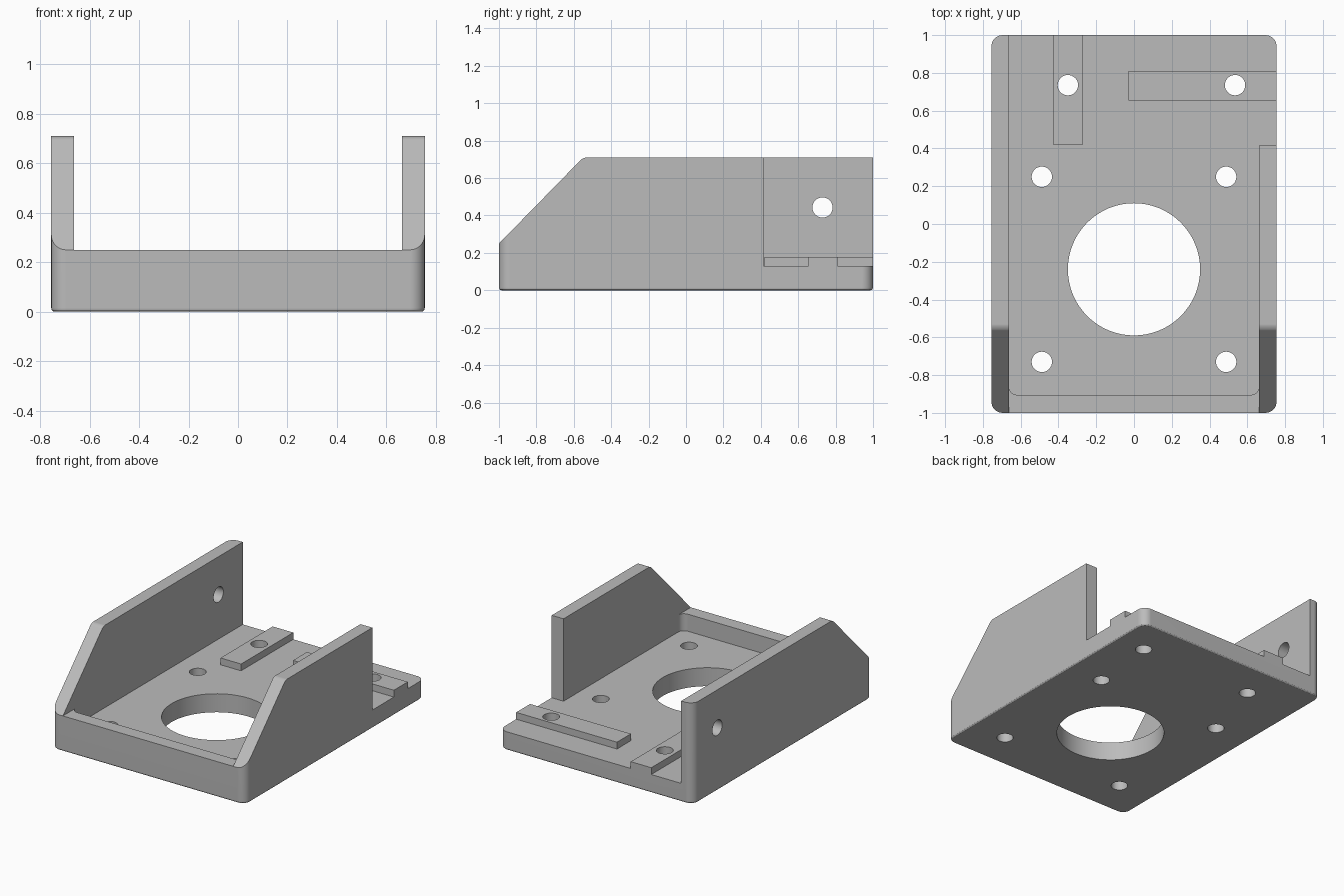
import bpy
import bmesh
from mathutils import Vector, Matrix

if "Cube" in bpy.data.objects:
    bpy.data.objects.remove(bpy.data.objects["Cube"], do_unlink=True)

GREY = (0.5, 0.5, 0.5, 1.0)
HALF_W, TOP, FLOOR, LIP = 0.755, 0.71, 0.13, 0.25
INNER = 0.663

grey = bpy.data.materials.new("plain grey")
grey.use_nodes = True
grey.diffuse_color = GREY
grey.node_tree.nodes["Principled BSDF"].inputs["Base Color"].default_value = GREY


def make_object(name, bm):
    bmesh.ops.recalc_face_normals(bm, faces=bm.faces[:])
    mesh = bpy.data.meshes.new(name)
    bm.to_mesh(mesh)
    bm.free()
    mesh.materials.append(grey)
    obj = bpy.data.objects.new(name, mesh)
    bpy.context.scene.collection.objects.link(obj)
    return obj


def round_edges(bm, rule, radius, segments):
    """Bevel every edge whose two end points satisfy the rule."""
    edges = [e for e in bm.edges if rule(e.verts[0].co, e.verts[1].co)]
    bmesh.ops.bevel(bm, geom=edges, offset=radius, segments=segments,
                    profile=0.5, affect='EDGES', clamp_overlap=True)


def box(lo, hi):
    bm = bmesh.new()
    bmesh.ops.create_cube(bm, size=1)
    lo, hi = Vector(lo), Vector(hi)
    for v in bm.verts:
        v.co = (lo + hi) / 2 + v.co * (hi - lo)
    return bm


def cylinder(centre, radius, depth, segments, axis='Z'):
    bm = bmesh.new()
    turn = Matrix.Rotation(1.5707963, 4, 'Y') if axis == 'X' else Matrix()
    bmesh.ops.create_cone(bm, cap_ends=True, segments=segments, radius1=radius,
                          radius2=radius, depth=depth,
                          matrix=Matrix.Translation(centre) @ turn)
    return bm


def combine(target, bm, operation):
    """Apply a boolean and throw the helper away."""
    helper = make_object("helper", bm)
    helper.hide_render = True
    mod = target.modifiers.new("boolean", 'BOOLEAN')
    mod.operation, mod.solver, mod.object = operation, 'EXACT', helper
    bpy.context.view_layer.objects.active = target
    bpy.ops.object.modifier_apply(modifier=mod.name)
    mesh = helper.data
    bpy.data.objects.remove(helper, do_unlink=True)
    bpy.data.meshes.remove(mesh)


def vertical(a, b):
    return abs(a.z - b.z) > 0.1


# Outer block with rounded corners and a softened bottom rim
bm = box((-HALF_W, -1, 0), (HALF_W, 1, TOP))
round_edges(bm, vertical, 0.06, 8)
round_edges(bm, lambda a, b: max(a.z, b.z) < 0.001, 0.015, 3)
bracket = make_object("mounting_bracket", bm)

# Sloped front ends of the side walls
bm = bmesh.new()
profile = [(-1.1, -0.1), (1.1, -0.1), (1.1, TOP), (-0.55, TOP), (-1, LIP), (-1.1, 0.148)]
face = bm.faces.new([bm.verts.new((-1, y, z)) for y, z in profile])
side = bmesh.ops.extrude_face_region(bm, geom=[face])["geom"]
for v in side:
    if isinstance(v, bmesh.types.BMVert):
        v.co.x = 1
round_edges(bm, lambda a, b: abs(a.x - b.x) > 1 and abs(a.y + 0.55) < 0.01
            and abs(b.y + 0.55) < 0.01, 0.02, 5)
for v in bm.verts:
    if v.co.y > 1.05 and v.co.z > TOP - 0.01:
        v.co.z = TOP
combine(bracket, bm, 'INTERSECT')

# Pocket between the walls, open at the back
bm = box((-INNER, -0.905, FLOOR), (INNER, 1.2, 1))
round_edges(bm, lambda a, b: vertical(a, b) and a.y < 0, 0.045, 6)
combine(bracket, bm, 'DIFFERENCE')

# Opening above the front lip, and the missing rear part of the left wall
combine(bracket, box((-INNER, -1.2, LIP), (INNER, 0, 1)), 'DIFFERENCE')
combine(bracket, box((0.6, 0.415, FLOOR), (0.9, 1.2, 1)), 'DIFFERENCE')

# Two raised pads on the floor
for lo, hi in (((-0.43, 0.42), (-0.27, 1)), ((-0.03, 0.655), (HALF_W, 0.81))):
    combine(bracket, box((*lo, FLOOR - 0.03), (*hi, 0.178)), 'UNION')

# Large round opening and screw holes
combine(bracket, cylinder((0, -0.24, 0.1), 0.35, 0.5, 64), 'DIFFERENCE')
holes = [(-0.35, 0.735), (0.535, 0.735)]
holes += [(sx * 0.488, y) for sx in (-1, 1) for y in (0.25, -0.73)]
for x, y in holes:
    combine(bracket, cylinder((x, y, 0.1), 0.054, 0.5, 32), 'DIFFERENCE')
combine(bracket, cylinder((-0.7, 0.73, 0.443), 0.054, 0.4, 32, 'X'), 'DIFFERENCE')

# Smooth the rounded parts and keep the edges crisp
bpy.ops.object.select_all(action='DESELECT')
bracket.select_set(True)
bpy.context.view_layer.objects.active = bracket
bpy.ops.object.shade_smooth_by_angle(angle=0.52)
weighted = bracket.modifiers.new("weighted normals", 'WEIGHTED_NORMAL')
weighted.keep_sharp = True
